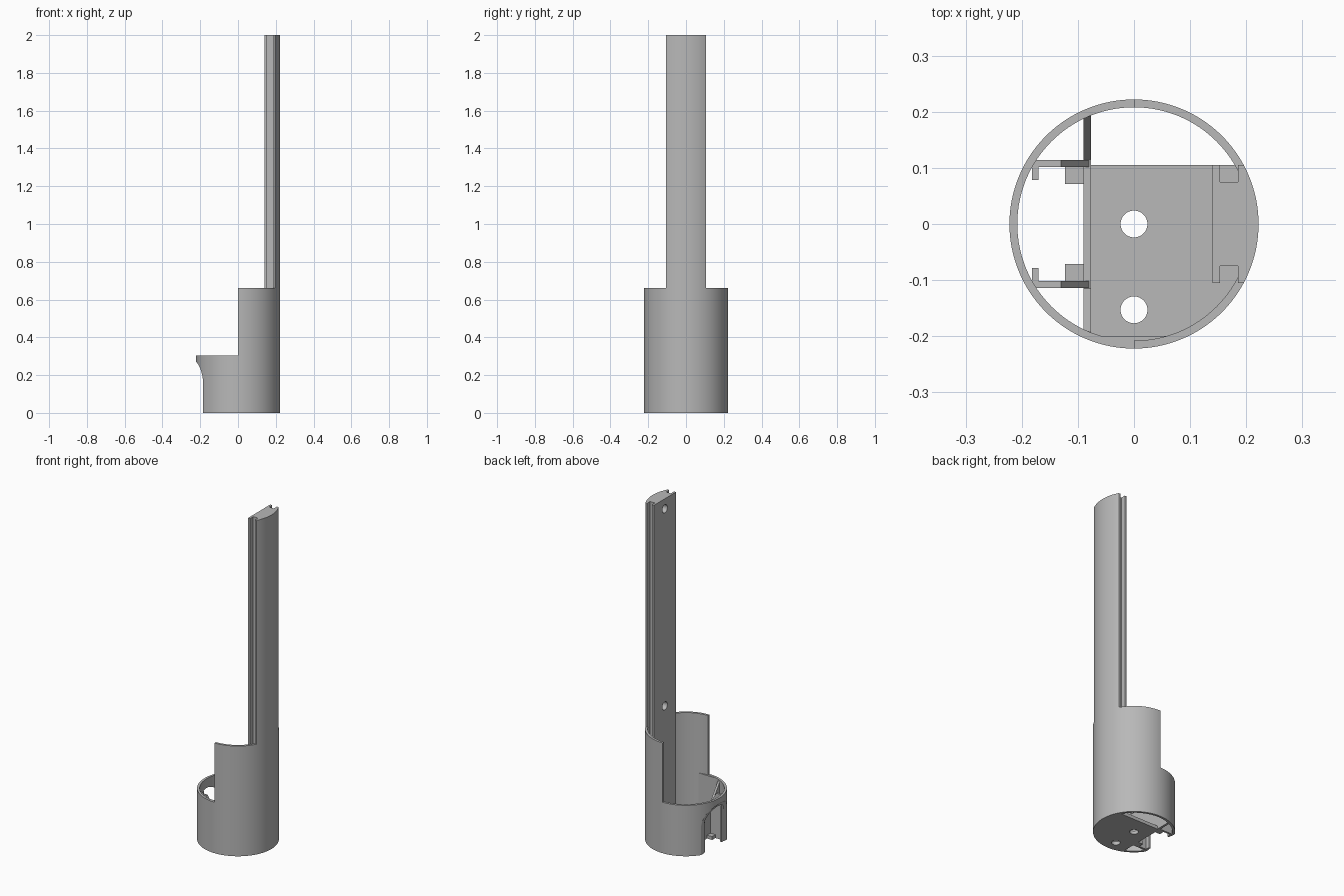
import bpy, bmesh, math
from mathutils import Vector

if "Cube" in bpy.data.objects:
    bpy.data.objects.remove(bpy.data.objects["Cube"], do_unlink=True)

R, R_IN, R_MID = 0.222, 0.208, 0.214   # outer, inner and mid-wall radius
RIM, SHELL, TOP = 0.305, 0.66, 2.0     # heights
FLOOR, HALF = 0.02, 0.105              # floor thickness, column half width

grey = bpy.data.materials.new("plain_grey")
grey.use_nodes = True
grey.diffuse_color = (0.48, 0.48, 0.48, 1)
grey.node_tree.nodes["Principled BSDF"].inputs["Base Color"].default_value = (0.48, 0.48, 0.48, 1)


def prism(name, pts, lo, hi, axis="z"):
    """Extrude a flat outline along an axis."""
    place = {"x": lambda a, b, c: (c, a, b),
             "y": lambda a, b, c: (a, c, b),
             "z": lambda a, b, c: (a, b, c)}[axis]
    bm = bmesh.new()
    face = bm.faces.new([bm.verts.new(place(a, b, lo)) for a, b in pts])
    ext = bmesh.ops.extrude_face_region(bm, geom=[face])
    moved = [g for g in ext["geom"] if isinstance(g, bmesh.types.BMVert)]
    bmesh.ops.translate(bm, verts=moved, vec=Vector(place(0, 0, hi - lo)))
    bmesh.ops.recalc_face_normals(bm, faces=bm.faces)
    mesh = bpy.data.meshes.new(name)
    bm.to_mesh(mesh)
    bm.free()
    mesh.materials.append(grey)
    obj = bpy.data.objects.new(name, mesh)
    bpy.context.collection.objects.link(obj)
    return obj


def arc(r, start, end, n=48, cx=0, cy=0):
    return [(cx + r * math.cos(start + (end - start) * i / n),
             cy + r * math.sin(start + (end - start) * i / n)) for i in range(n + 1)]


def circle(r, n=128, cx=0, cy=0):
    return arc(r, 0, math.tau, n, cx, cy)[:-1]


def rect(a0, a1, b0, b1):
    return [(a0, b0), (a1, b0), (a1, b1), (a0, b1)]


def cut(obj, cutters):
    """Subtract helpers from a part, then discard them."""
    for c in cutters:
        c.hide_render = True
        mod = obj.modifiers.new("cut", "BOOLEAN")
        mod.operation, mod.solver, mod.object = "DIFFERENCE", "EXACT", c
        bpy.context.view_layer.objects.active = obj
        bpy.ops.object.modifier_apply(modifier=mod.name)
        bpy.data.objects.remove(c, do_unlink=True)


def smooth(obj):
    bpy.ops.object.select_all(action="DESELECT")
    obj.select_set(True)
    bpy.context.view_layer.objects.active = obj
    bpy.ops.object.shade_smooth_by_angle(angle=math.radians(30))


# Round shell: tall on one half, low rim on the other, flared side opening
shell = prism("shell", circle(R), 0, SHELL)
opening = [(-0.3, -0.1), (-0.185, -0.1), (-0.185, 0.17), (-0.189, 0.2),
           (-0.198, 0.23), (-0.21, 0.255), (-0.222, 0.272), (-0.3, 0.272)]
cut(shell, [prism("bore", circle(R_IN), -0.1, 1),
            prism("step", rect(-0.5, 0, -0.5, 0.5), RIM, 1),
            prism("side_opening", opening, -0.5, 0.5, "y")])
smooth(shell)

# Floor with two round holes, open behind the column
a0 = -math.acos(-0.085 / R_MID)
a1 = math.asin(HALF / R_MID)
floor = prism("floor", [(-0.085, HALF)] + arc(R_MID, a0, a1), 0, FLOOR)
cut(floor, [prism("floor_hole", circle(0.024, 32, 0, y), -0.1, 0.1) for y in (0, -0.153)])
smooth(floor)

# Thin flat pad inside the front wall
pad_a = math.acos(0.2 / R_MID)
prism("front_pad", arc(R_MID, -math.pi / 2 - pad_a, -math.pi / 2 + pad_a, 12), 0, RIM - 0.001)


# Column: circular segment with a slot along each edge
def column(name, r, lo, hi):
    a = math.asin(HALF / r)
    side = [(0.185, HALF), (0.185, 0.075), (0.153, 0.075), (0.153, HALF), (0.14, HALF)]
    pts = arc(r, -a, a, 24) + side + [(x, -y) for x, y in reversed(side)]
    return prism(name, pts, lo, hi)


column("column_base", R_MID, 0.01, SHELL)
mast = column("column", R, SHELL, TOP)
cut(mast, [prism("screw_hole", circle(0.024, 32, 0, z), 0.1, 0.19, "x") for z in (0.76, 1.94)])
smooth(mast)

# Partition with ends rising to the shell
LOW = 0.19
prism("partition", [(-0.195, 0), (0.195, 0), (0.195, 0.3), (0.115, LOW),
                    (-0.115, LOW), (-0.195, 0.3)], -0.09, -0.077, "x")

# Guide rails, lips and feet on both sides of the opening
rail = [(-0.182, 0), (-0.08, 0), (-0.08, LOW), (-0.13, 0.27), (-0.182, 0.27)]
for label, s in (("back", 1), ("front", -1)):
    def span(a, b):
        return sorted((s * a, s * b))
    prism(label + "_rail", rail, *span(0.102, 0.114), "y")
    prism(label + "_lip", rect(-0.182, -0.17, *span(0.078, 0.104)), 0, 0.27)
    prism(label + "_foot", rect(-0.123, -0.085, *span(0.071, 0.104)), 0, FLOOR)
